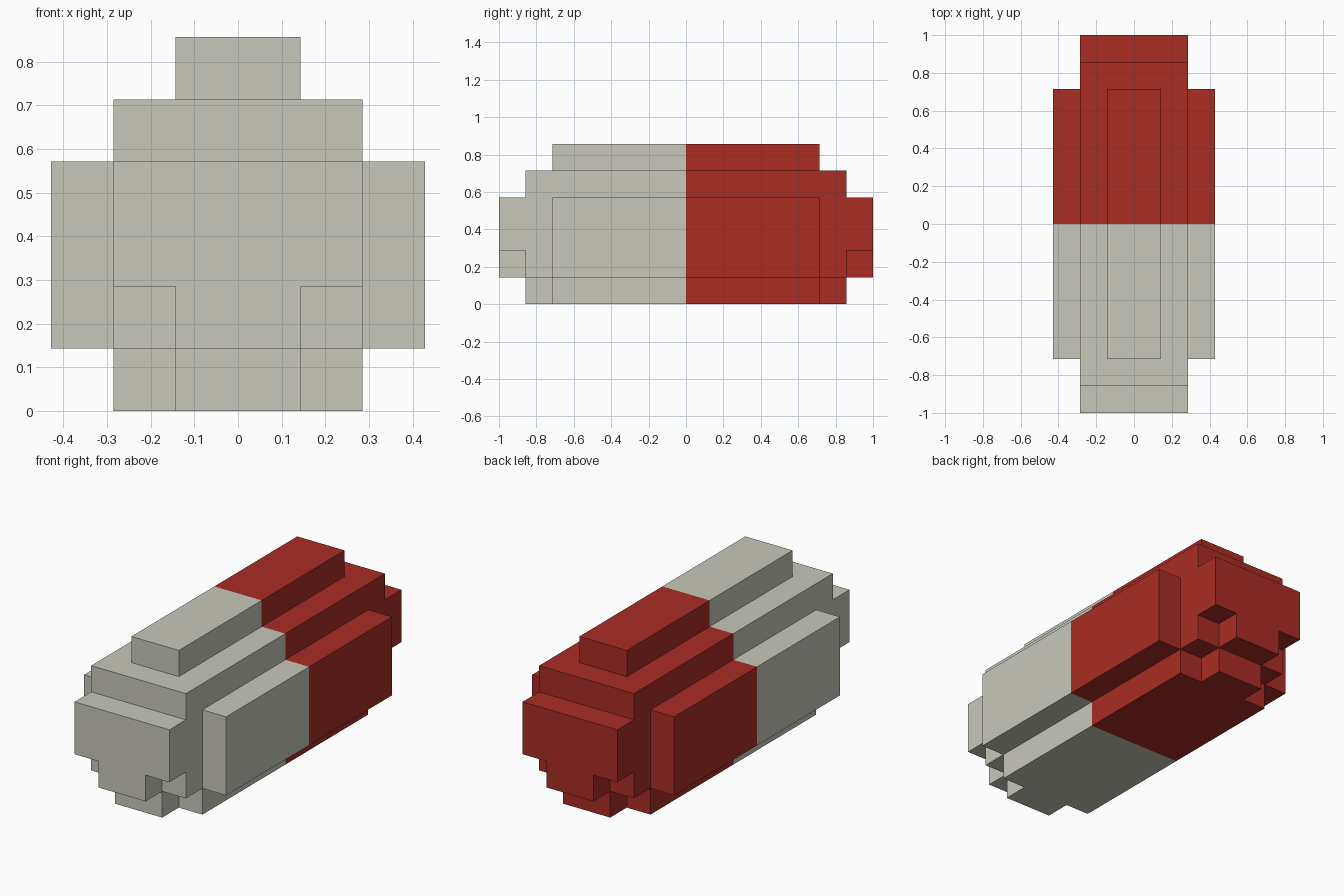
import bpy
import bmesh

UNIT = 1 / 7  # size of one block

if "Cube" in bpy.data.objects:
    bpy.data.objects.remove(bpy.data.objects["Cube"], do_unlink=True)


def make_material(name, rgb):
    mat = bpy.data.materials.new(name)
    mat.use_nodes = True
    colour = (*rgb, 1)
    mat.diffuse_color = colour
    bsdf = next(n for n in mat.node_tree.nodes if n.type == "BSDF_PRINCIPLED")
    bsdf.inputs["Base Color"].default_value = colour
    return mat


def stepped_section(name, steps, inner, outer, side, mat):
    """Extrude a mirrored stepped profile along y, capped at its outer end.
    Each step is (half width, bottom, top) in blocks, listed from the bottom up."""
    right = []
    for half, bottom, top in steps:
        right += [(half, bottom), (half, top)]
    outline = right + [(-x, z) for x, z in reversed(right)]

    bm = bmesh.new()
    rings = [[bm.verts.new((x * UNIT, side * y * UNIT, z * UNIT)) for x, z in outline]
             for y in (inner, outer)]
    count = len(outline)
    for i in range(count):
        j = (i + 1) % count
        bm.faces.new((rings[0][i], rings[0][j], rings[1][j], rings[1][i]))
    bm.faces.new(rings[1])
    bmesh.ops.recalc_face_normals(bm, faces=bm.faces)

    mesh = bpy.data.meshes.new(name)
    bm.to_mesh(mesh)
    bm.free()
    mesh.materials.append(mat)
    bpy.context.collection.objects.link(bpy.data.objects.new(name, mesh))


# Profiles of the body, the shoulder behind each end, and the end itself
sections = {
    "body": ([(2, 0, 1), (3, 1, 4), (2, 4, 5), (1, 5, 6)], 0, 5),
    "shoulder": ([(1, 0, 1), (2, 1, 5)], 5, 6),
    "end_cap": ([(1, 1, 2), (2, 2, 4)], 6, 7),
}

# Pale front half and red back half
halves = {
    "front": (-1, make_material("pale_grey", (0.58, 0.575, 0.505))),
    "back": (1, make_material("red", (0.40, 0.026, 0.018))),
}

for half, (side, mat) in halves.items():
    for part, (steps, inner, outer) in sections.items():
        stepped_section(f"{half}_{part}", steps, inner, outer, side, mat)
